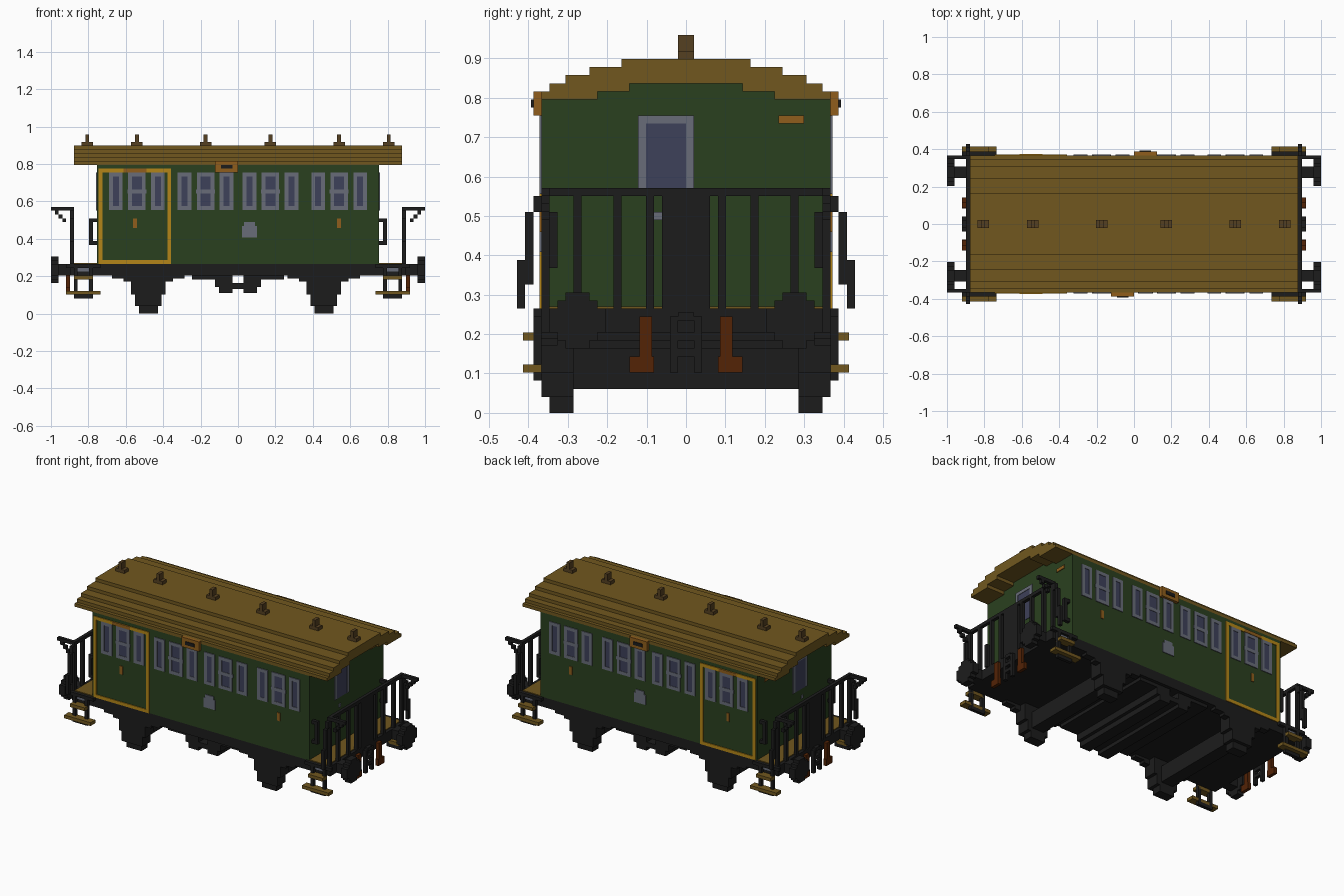
import bpy
import bmesh
from mathutils import Matrix, Vector

default_cube = bpy.data.objects.get("Cube")
if default_cube:
    bpy.data.objects.remove(default_cube, do_unlink=True)

UNIT = 1 / 49      # one block of the stepped construction grid
THIN = 0.25        # thickness of painted plates, in blocks


def make_material(name, red, green, blue):
    """Flat material from an sRGB byte colour."""
    linear = [(channel / 255) ** 2.2 for channel in (red, green, blue)] + [1]
    material = bpy.data.materials.new(name)
    material.use_nodes = True
    material.diffuse_color = linear
    shader = material.node_tree.nodes["Principled BSDF"]
    shader.inputs["Base Color"].default_value = linear
    shader.inputs["Roughness"].default_value = 0.8
    return material


body_green = make_material("body green", 46, 66, 36)
iron_black = make_material("iron black", 34, 34, 34)
roof_brown = make_material("roof brown", 112, 88, 36)
vent_brown = make_material("vent brown", 86, 66, 38)
trim_yellow = make_material("trim yellow", 178, 132, 30)
sign_orange = make_material("sign orange", 142, 94, 34)
frame_grey = make_material("frame grey", 104, 108, 120)
glass_blue = make_material("glass blue", 64, 67, 90)
hose_rust = make_material("hose rust", 84, 40, 14)


def part(name, material, boxes, mirror=""):
    """One object from boxes given as x, y and z ranges, mirrored on the named axes."""
    mesh = bpy.data.meshes.new(name)
    bm = bmesh.new()
    for x_sign in (1, -1) if "x" in mirror else (1,):
        for y_sign in (1, -1) if "y" in mirror else (1,):
            for x_range, y_range, z_range in boxes:
                ranges = (x_range, y_range, z_range)
                centre = Vector([sum(r) / 2 * UNIT for r in ranges])
                centre.x *= x_sign
                centre.y *= y_sign
                size = [abs(r[1] - r[0]) * UNIT for r in ranges]
                matrix = Matrix.Translation(centre) @ Matrix.Diagonal((*size, 1))
                bmesh.ops.create_cube(bm, size=1, matrix=matrix)
    bm.to_mesh(mesh)
    bm.free()
    mesh.materials.append(material)
    item = bpy.data.objects.new(name, mesh)
    bpy.context.collection.objects.link(item)
    return item


def spread(half):
    """Range centred on zero."""
    return (-half, half)


def border(left, right, bottom, top, depth):
    """Four bars around a rectangle on the long side."""
    return [((left, left + 1), depth, (bottom, top)),
            ((right - 1, right), depth, (bottom, top)),
            ((left, right), depth, (bottom, bottom + 1)),
            ((left, right), depth, (top - 1, top))]


side_plate = (18, 18 + THIN)
side_glass = (18, 18 + THIN / 2)
end_plate = (37, 37 + THIN)
rail_x = (43, 44)
hang_x = (44, 45)

# Cabin with stepped gables
part("cabin_body", body_green, [
    (spread(37), spread(18), (13, 39)),
    (spread(37), spread(11), (39, 40)),
    (spread(37), spread(7), (40, 41))])

# Roof in stepped layers, hollow below the overhangs
roof_length = spread(43)
part("roof_edges", roof_brown, [
    (roof_length, (11, 18), (39, 40)),
    (roof_length, (7, 17), (40, 41))], mirror="y")
part("roof_crown", roof_brown, [
    (roof_length, spread(half), (level, level + 1))
    for half, level in ((15, 41), (12, 42), (8, 43))])

# Roof vents
for index, x in enumerate((8.5, 26.5, 39.5)):
    part(f"roof_vents_{index}", vent_brown, [
        ((x - 1.5, x + 1.5), spread(1), (44, 45)),
        ((x - 0.5, x + 0.5), spread(1), (45, 47))], mirror="x")

# Side windows: each group is narrow, wide with a crossbar, narrow
frames, panes = [], []
for start in (-34, -16, 1, 19):
    for offset, width in ((0, 4), (5, 5), (11, 4)):
        left, right = start + offset, start + offset + width
        frames += border(left + 0.2, right - 0.2, 27.2, 37, side_plate)
        panes.append(((left + 1, right - 1), side_glass, (28, 36)))
        if width == 5:
            frames.append(((left, right), side_plate, (31.5, 32.5)))
part("side_window_frames", frame_grey, frames, mirror="y")
part("side_window_panes", glass_blue, panes, mirror="y")

# Side door outline and small fittings
part("door_outline", trim_yellow, border(-36.5, -17.5, 13, 38, side_plate), mirror="y")
part("door_top_plate", sign_orange, [
    ((-30, -24), (18, 18 + THIN * 1.5), (37, 38))], mirror="y")
part("door_handles", sign_orange, [
    ((x, x + 1), side_plate, (22.5, 25)) for x in (-27.5, 26)], mirror="y")
part("side_crest", frame_grey, [
    ((1, 5), side_plate, (20, 23)),
    ((1.6, 4.4), side_plate, (23, 24))], mirror="y")

# Destination signs, opposite corners of the centre line
for name, flip in (("front", -1), ("back", 1)):
    part(f"{name}_sign", sign_orange, [
        ((0, flip * 6), (flip * 18, flip * 19), (37, 40))])
    part(f"{name}_sign_panel", iron_black, [
        ((flip * 1.5, flip * 4.5), (flip * 19, flip * (19 + THIN)), (38, 39))])

# End windows, number plates and grab handles
part("end_window_frames", frame_grey, [
    (end_plate, (-6, -5), (27, 37)),
    (end_plate, (0, 1), (27, 37)),
    (end_plate, (-5, 0), (36, 37)),
    (end_plate, (-4, -3), (24, 25))], mirror="x")
part("end_window_panes", glass_blue, [
    ((37, 37 + THIN / 2), (-5, 0), (27, 36))], mirror="x")
part("end_number_plates", sign_orange, [
    (end_plate, (11.5, 14.7), (36, 37))], mirror="x")
part("end_grab_handles", iron_black, [
    ((38, 39), (16, 17), (18, 25)),
    ((37, 38), (16, 17), (18, 19)),
    ((37, 38), (16, 17), (24, 25))], mirror="xy")

# Underframe and platform floors
part("underframe", iron_black, [(spread(44), spread(18), (10, 13))])
part("platform_floors", roof_brown, [
    ((37, 43), spread(18), (13, 13 + THIN))], mirror="x")

# Platform railings with gate, side curves and braced arms
part("railing_bars", iron_black, [
    (rail_x, (y, y + 1), (13, 27)) for y in (4, 8, 13, 17)], mirror="xy")
part("railing_top_and_gate", iron_black, [
    (rail_x, spread(18), (27, 28)),
    (rail_x, spread(3), (13, 27))], mirror="x")
part("railing_side_curves", iron_black, [
    (rail_x, (18, 19), (25, 27)),
    (rail_x, (19, 20), (16, 25)),
    (rail_x, (20, 21), (13, 19))], mirror="xy")
part("railing_arms", iron_black, [
    ((44, 49), (17, 18), (27, 28))] + [
    ((x, x + 1), (17, 18), (x - 21, x - 20)) for x in (45, 46, 47)], mirror="xy")

# Buffers with stepped round heads
buffer_y, buffer_z = 13.5, 11.5
part("buffers", iron_black, [
    ((44, 47), (buffer_y - 1.5, buffer_y + 1.5), (10, 13))] + [
    ((47, 49), (buffer_y - half, buffer_y + half),
     (buffer_z + half - 5, buffer_z - half + 5))
    for half in (1.5, 2.5, 3.5)], mirror="xy")

# Coupling links and brake hoses
part("coupling_link", iron_black, [
    (hang_x, (y, y + 1), (5, 12)) for y in (-2, 1)] + [
    (hang_x, spread(1), (z, z + 1)) for z in (7, 9, 11.5)], mirror="x")
part("brake_hoses", hose_rust, [
    (hang_x, (4.2, 5.8), (5, 12)),
    (hang_x, (4, 7), (5, 7))], mirror="xy")

# Entrance steps
part("step_hangers", iron_black, [
    ((38, 39), (18, 19), (4, 13)),
    ((42, 43), (18, 19), (4, 13)),
    ((39, 42), (18, 19), (4, 5)),
    ((36, 45), (18, 19), (12, 13))], mirror="xy")
part("step_treads", roof_brown, [
    ((38, 43), (18, 20.3), (9, 10)),
    ((36, 45), (18, 20.3), (5, 6))], mirror="xy")
part("step_plates", frame_grey, [
    ((39, 42), side_plate, (11, 12.2))], mirror="xy")

# Wheelsets: stepped wheels, springs and axles
for name, x in (("right", -23.5), ("left", 22.5)):
    def around(half):
        return (x - half, x + half)
    part(f"{name}_wheels", iron_black, [
        (around(4.5), (14, 18), (5, 10)),
        (around(3.5), (14, 18), (2, 5)),
        (around(2.5), (14, 17), (0, 2))], mirror="y")
    part(f"{name}_springs", iron_black, [
        (around(9.5), (16, 18), (9.2, 10)),
        (around(6.5), (16, 18), (8.4, 9.2))], mirror="y")
    part(f"{name}_axle", iron_black, [(around(2), spread(14), (3, 8))])

# Equipment boxes across the belly
part("belly_boxes", iron_black, [
    ((1.5, 6), spread(17), (7, 10)),
    ((1.5, 5), spread(17), (5.4, 7)),
    ((6, 6 + 6), spread(17), (9, 10))], mirror="x")
part("belly_link", iron_black, [(spread(1.5), spread(17), (6.5, 8))])
